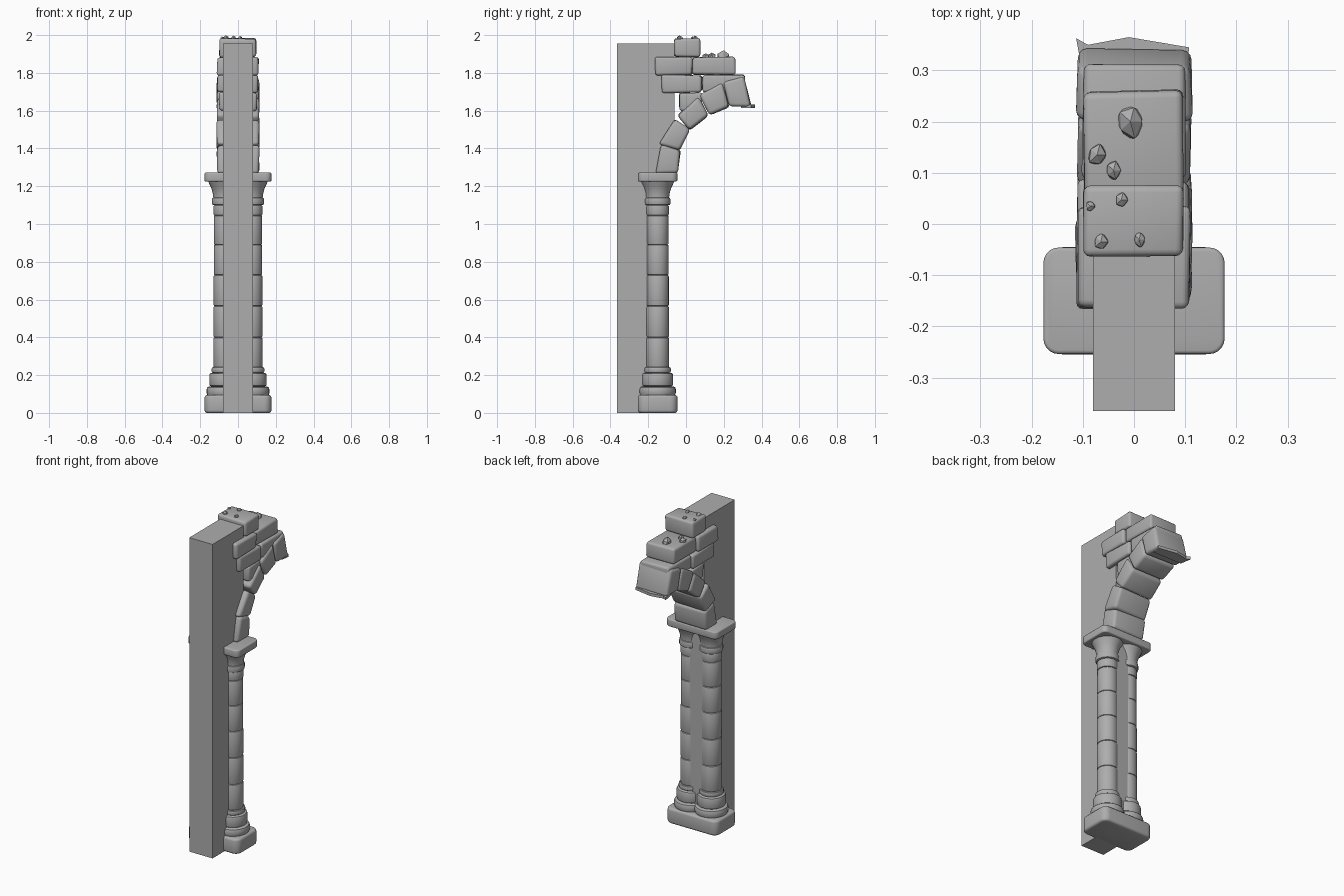
import bpy, bmesh, math, random
from mathutils import Vector

random.seed(4)
cube = bpy.data.objects.get("Cube")
if cube:
    bpy.data.objects.remove(cube, do_unlink=True)

stone = bpy.data.materials.new("grey_stone")
stone.use_nodes = True
GREY = (0.42, 0.42, 0.42, 1)
stone.diffuse_color = GREY
stone.node_tree.nodes["Principled BSDF"].inputs["Base Color"].default_value = GREY


def finish(bm, name, smooth=True):
    bmesh.ops.recalc_face_normals(bm, faces=bm.faces[:])
    mesh = bpy.data.meshes.new(name)
    bm.to_mesh(mesh)
    bm.free()
    mesh.materials.append(stone)
    obj = bpy.data.objects.new(name, mesh)
    bpy.context.collection.objects.link(obj)
    if smooth:
        bpy.ops.object.select_all(action='DESELECT')
        obj.select_set(True)
        bpy.context.view_layer.objects.active = obj
        bpy.ops.object.shade_smooth_by_angle(angle=math.radians(40))
    return obj


def prism(name, outline, lo, hi, axis="x", bevel=0.0, jitter=0.0):
    """Extrude an outline along x (outline is y, z) or z (outline is x, y)."""
    bm = bmesh.new()
    rings = []
    for level in (lo, hi):
        ring = []
        for a, b in outline:
            co = Vector((level, a, b) if axis == "x" else (a, b, level))
            co += Vector([random.uniform(-jitter, jitter) for _ in range(3)])
            ring.append(bm.verts.new(co))
        rings.append(ring)
    n = len(outline)
    bm.faces.new(rings[0])
    bm.faces.new(rings[1])
    for i in range(n):
        j = (i + 1) % n
        bm.faces.new((rings[0][i], rings[0][j], rings[1][j], rings[1][i]))
    bmesh.ops.recalc_face_normals(bm, faces=bm.faces[:])
    if bevel:
        edges = [e for e in bm.edges if e.calc_face_angle(0) > 0.6]
        bmesh.ops.bevel(bm, geom=edges, offset=bevel, offset_type='OFFSET',
                        segments=3, profile=0.5, affect='EDGES', clamp_overlap=True)
    return finish(bm, name, bevel > 0)


def rounded_rect(cx, cy, hx, hy, r, steps=5):
    points = []
    for k, (sx, sy) in enumerate(((1, 1), (-1, 1), (-1, -1), (1, -1))):
        for i in range(steps + 1):
            a = math.pi / 2 * (k + i / steps)
            points.append((cx + sx * (hx - r) + r * math.cos(a),
                           cy + sy * (hy - r) + r * math.sin(a)))
    return points


def lathe(name, profile, cx, cy, sides=28):
    bm = bmesh.new()
    rings = []
    for r, z in profile:
        rings.append([bm.verts.new((cx + r * math.cos(math.tau * i / sides),
                                    cy + r * math.sin(math.tau * i / sides), z))
                      for i in range(sides)])
    for low, high in zip(rings, rings[1:]):
        for i in range(sides):
            j = (i + 1) % sides
            bm.faces.new((low[i], low[j], high[j], high[i]))
    bm.faces.new(rings[0])
    bm.faces.new(rings[-1])
    return finish(bm, name)


def drum(r, z0, z1, edge=0.01):
    """Profile of one stone ring with softened rims."""
    return [(r - edge, z0), (r - edge * 0.3, z0 + edge * 0.4), (r, z0 + edge * 1.3),
            (r, z1 - edge * 1.3), (r - edge * 0.3, z1 - edge * 0.4), (r - edge, z1)]


# Wall slab, set back behind the columns and deeper behind the arch
prism("wall", [(-0.365, 0), (-0.10, 0), (-0.10, 1.27), (-0.062, 1.30),
               (-0.062, 1.955), (-0.365, 1.955)], -0.08, 0.08)

# Shared plinth and capital slab
COL_Y = -0.15
prism("plinth", rounded_rect(0, COL_Y, 0.177, 0.105, 0.04), 0, 0.095, "z", 0.014)
prism("capital_slab", rounded_rect(0, COL_Y, 0.177, 0.104, 0.03), 1.225, 1.272, "z", 0.007)

# Twin columns: base rings, stacked drums, collar and flared capital
joints = [0.24, 0.40, 0.565, 0.73, 0.89, 1.045]
profile = drum(0.096, 0.09, 0.14, 0.012) + drum(0.082, 0.14, 0.212, 0.01)
profile += drum(0.07, 0.212, 0.242, 0.007)
for i, (z0, z1) in enumerate(zip(joints, joints[1:])):
    profile += drum(0.06 - 0.0006 * i, z0, z1, 0.006)
profile += drum(0.059, 1.045, 1.10, 0.005) + drum(0.067, 1.10, 1.14, 0.006)
profile += [(0.061, 1.142), (0.064, 1.165), (0.071, 1.19), (0.081, 1.21), (0.09, 1.23)]
for side, x in (("left", 0.07), ("right", -0.07)):
    lathe(side + "_column", profile, x, COL_Y)

# Arch stones, each a wedge in side profile
wedges = [
    [(-0.16, 1.268), (-0.045, 1.268), (-0.03, 1.39), (-0.13, 1.42)],
    [(-0.148, 1.42), (-0.035, 1.387), (0.022, 1.50), (-0.06, 1.555)],
    [(-0.045, 1.575), (0.022, 1.495), (0.122, 1.573), (0.068, 1.675)],
    [(0.068, 1.68), (0.122, 1.573), (0.23, 1.62), (0.19, 1.75)],
    [(0.197, 1.755), (0.228, 1.622), (0.345, 1.622), (0.305, 1.78)],
]
for i, w in enumerate(wedges):
    prism("arch_stone_%d" % (i + 1), w, -0.112, 0.112, "x", 0.018, 0.004)

# Broken lip at the free end of the arch
prism("broken_lip", [(-0.10, 0.29), (-0.113, 0.363), (-0.09, 0.35), (-0.01, 0.365),
                     (0.108, 0.345), (0.10, 0.29)], 1.615, 1.632, "z")

# Masonry courses above the arch: y from, y to, z from, z to, half width
blocks = [
    ("filler_stone", -0.035, 0.085, 1.60, 1.695, 0.10),
    ("lower_course_inner", -0.13, 0.085, 1.695, 1.788, 0.108),
    ("lower_course_outer", 0.085, 0.312, 1.70, 1.788, 0.10),
    ("upper_course_inner", -0.165, 0.033, 1.788, 1.883, 0.11),
    ("upper_course_outer", 0.033, 0.26, 1.79, 1.885, 0.097),
    ("top_stone", -0.063, 0.077, 1.883, 1.982, 0.097),
]
for name, y0, y1, z0, z1, half in blocks:
    prism(name, [(y0, z0), (y1, z0), (y1, z1), (y0, z1)], -half, half, "x", 0.014, 0.004)

# Loose rubble lying on the two upper ledges: x, y, size, ledge height
rubble = [(-0.085, 0.035, 0.012, 1.982), (-0.025, 0.047, 0.017, 1.982),
          (-0.065, -0.035, 0.019, 1.982), (0.01, -0.03, 0.016, 1.982),
          (-0.007, 0.20, 0.038, 1.885), (-0.072, 0.135, 0.025, 1.885),
          (-0.04, 0.105, 0.021, 1.885)]
for i, (x, y, size, z) in enumerate(rubble):
    bm = bmesh.new()
    bmesh.ops.create_icosphere(bm, subdivisions=1, radius=1)
    for v in bm.verts:
        v.co *= random.uniform(0.8, 1.1)
        v.co = Vector((x + v.co.x * size * 0.8, y + v.co.y * size,
                       z + min(v.co.z * size, size * 0.9)))
    finish(bm, "rubble_%d" % (i + 1), False)
